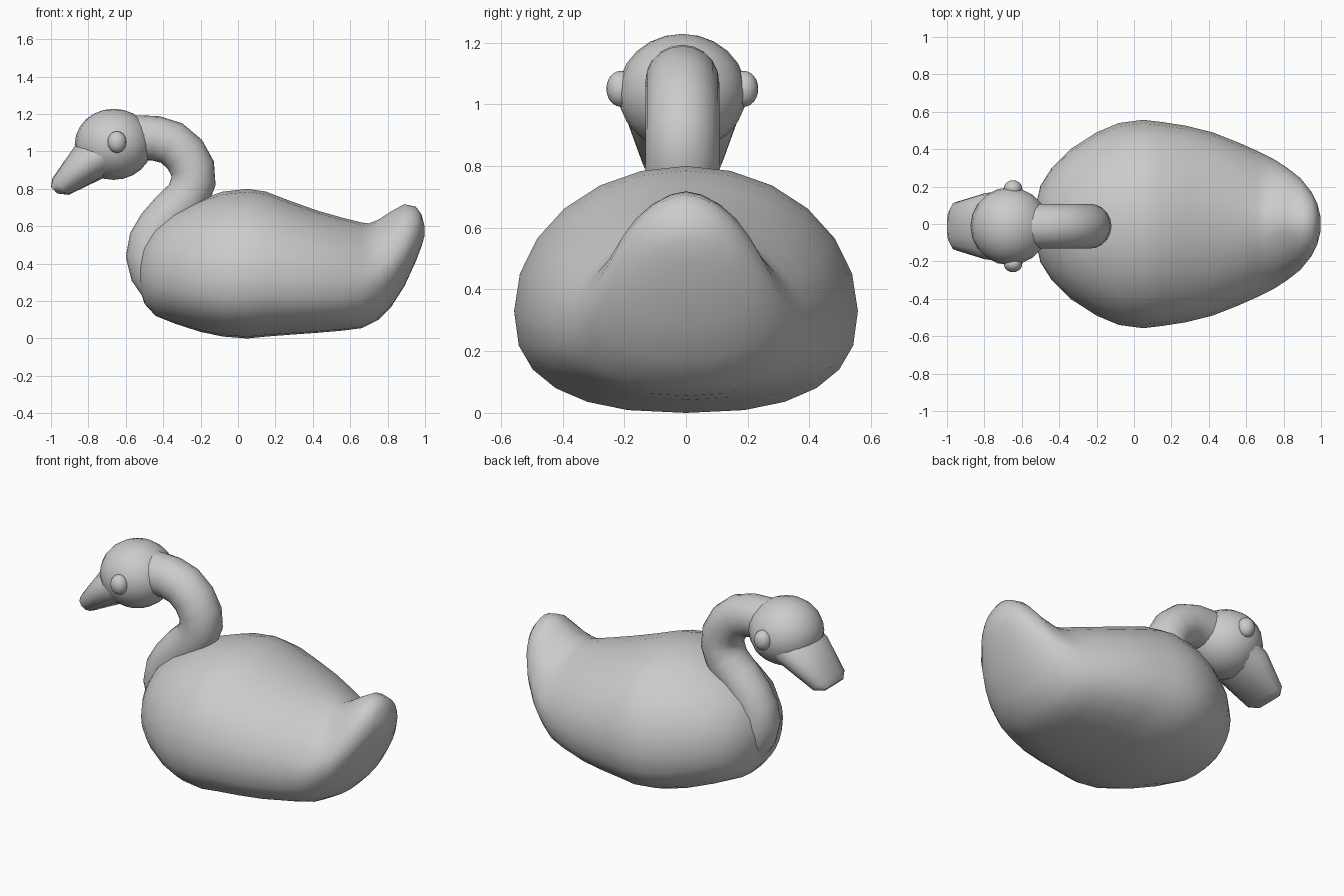
import bpy, bmesh, math
from mathutils import Vector

if "Cube" in bpy.data.objects:
    bpy.data.objects.remove(bpy.data.objects["Cube"])

YC = -0.012  # neck and head sit slightly off centre


def finish(obj, angle=50):
    bpy.ops.object.select_all(action='DESELECT')
    obj.select_set(True)
    bpy.context.view_layer.objects.active = obj
    bpy.ops.object.shade_smooth_by_angle(angle=math.radians(angle))


def loft(name, rings, angle=50):
    """Skin a list of equal-length point rings and cap both ends."""
    bm = bmesh.new()
    loops = [[bm.verts.new(p) for p in r] for r in rings]
    n = len(rings[0])
    for a, b in zip(loops, loops[1:]):
        for i in range(n):
            j = (i + 1) % n
            bm.faces.new((a[i], a[j], b[j], b[i]))
    bm.faces.new(loops[0][::-1])
    bm.faces.new(loops[-1])
    bmesh.ops.recalc_face_normals(bm, faces=bm.faces[:])
    me = bpy.data.meshes.new(name)
    bm.to_mesh(me)
    bm.free()
    obj = bpy.data.objects.new(name, me)
    bpy.context.collection.objects.link(obj)
    finish(obj, angle)
    return obj


def spow(v, e):
    return math.copysign(abs(v) ** e, v)


def body_ring(x, bottom, top, width, mid, p_top, p_low, n=24):
    pts = []
    for i in range(n):
        a = 2 * math.pi * i / n
        c, s = math.cos(a), math.sin(a)
        e = 2 / (p_top if s > 0 else p_low)
        h = top - mid if s > 0 else mid - bottom
        pts.append((x, width * spow(c, e), mid + h * spow(s, e)))
    return pts


def flat_ring(upper, lower, width, p=2.0, n=16):
    """Ring spanning two x-z points, with half width along y."""
    u, l = Vector((upper[0], YC, upper[1])), Vector((lower[0], YC, lower[1]))
    e = 2 / p
    pts = []
    for i in range(n):
        a = 2 * math.pi * i / n
        q = (u + l) / 2 + (u - l) / 2 * spow(math.sin(a), e)
        q.y += width * spow(math.cos(a), e)
        pts.append(q)
    return pts


def ball(name, loc, size):
    bpy.ops.mesh.primitive_uv_sphere_add(segments=20, ring_count=12, location=loc)
    obj = bpy.context.object
    obj.name = name
    obj.scale = size
    finish(obj, 60)
    return obj


# Body with raised tail: x, bottom, top, half width, widest z, upper and lower power
sections = [
    (-0.535, 0.30, 0.42, 0.06, 0.36, 2.0, 2.0),
    (-0.50, 0.185, 0.52, 0.205, 0.35, 2.0, 2.1),
    (-0.44, 0.12, 0.605, 0.30, 0.34, 2.0, 2.2),
    (-0.34, 0.08, 0.68, 0.40, 0.34, 2.0, 2.3),
    (-0.20, 0.035, 0.745, 0.49, 0.33, 2.0, 2.4),
    (-0.08, 0.01, 0.785, 0.54, 0.33, 2.0, 2.5),
    (0.05, 0.0, 0.80, 0.557, 0.33, 2.0, 2.5),
    (0.15, 0.01, 0.785, 0.545, 0.33, 2.0, 2.5),
    (0.28, 0.02, 0.735, 0.525, 0.32, 2.0, 2.5),
    (0.42, 0.03, 0.685, 0.49, 0.31, 2.0, 2.5),
    (0.56, 0.042, 0.645, 0.435, 0.30, 1.9, 2.4),
    (0.66, 0.055, 0.62, 0.39, 0.30, 1.75, 2.3),
    (0.70, 0.075, 0.615, 0.37, 0.31, 1.65, 2.2),
    (0.75, 0.10, 0.635, 0.345, 0.33, 1.55, 2.1),
    (0.82, 0.17, 0.68, 0.30, 0.37, 1.55, 2.0),
    (0.89, 0.28, 0.718, 0.245, 0.45, 1.7, 2.0),
    (0.95, 0.41, 0.705, 0.17, 0.53, 1.9, 2.0),
    (0.98, 0.49, 0.665, 0.11, 0.565, 2.0, 2.0),
    (0.998, 0.55, 0.60, 0.035, 0.575, 2.0, 2.0),
]
loft("body", [body_ring(*s) for s in sections])

# Curved neck: circular rings swept along a smooth path
path = [(-0.60, 1.07), (-0.52, 1.073), (-0.44, 1.07), (-0.355, 1.045), (-0.285, 0.985),
        (-0.243, 0.91), (-0.238, 0.84), (-0.27, 0.755), (-0.35, 0.675),
        (-0.42, 0.595), (-0.465, 0.52), (-0.48, 0.44), (-0.46, 0.36), (-0.41, 0.29)]
neck = []
for i, (x, z) in enumerate(path):
    a, b = path[max(i - 1, 0)], path[min(i + 1, len(path) - 1)]
    t = Vector((b[0] - a[0], b[1] - a[1])).normalized() * 0.12
    neck.append(flat_ring((x - t.y, z + t.x), (x + t.y, z - t.x), 0.12, n=20))
loft("neck", neck)

# Head and eyes
ball("head", (-0.665, YC, 1.038), (0.208, 0.208, 0.19))
for side, word in ((-1, "right"), (1, "left")):
    ball("eye_" + word, (-0.647, YC + side * 0.2, 1.05), (0.05, 0.046, 0.058))

# Wide, downward-pointing bill
loft("bill", [
    flat_ring((-0.80, 1.07), (-0.60, 0.90), 0.185),
    flat_ring((-0.875, 1.025), (-0.71, 0.862), 0.178),
    flat_ring((-0.993, 0.855), (-0.905, 0.768), 0.13, 2.4),
    flat_ring((-1.0, 0.81), (-0.965, 0.775), 0.085, 2.4),
], 40)
